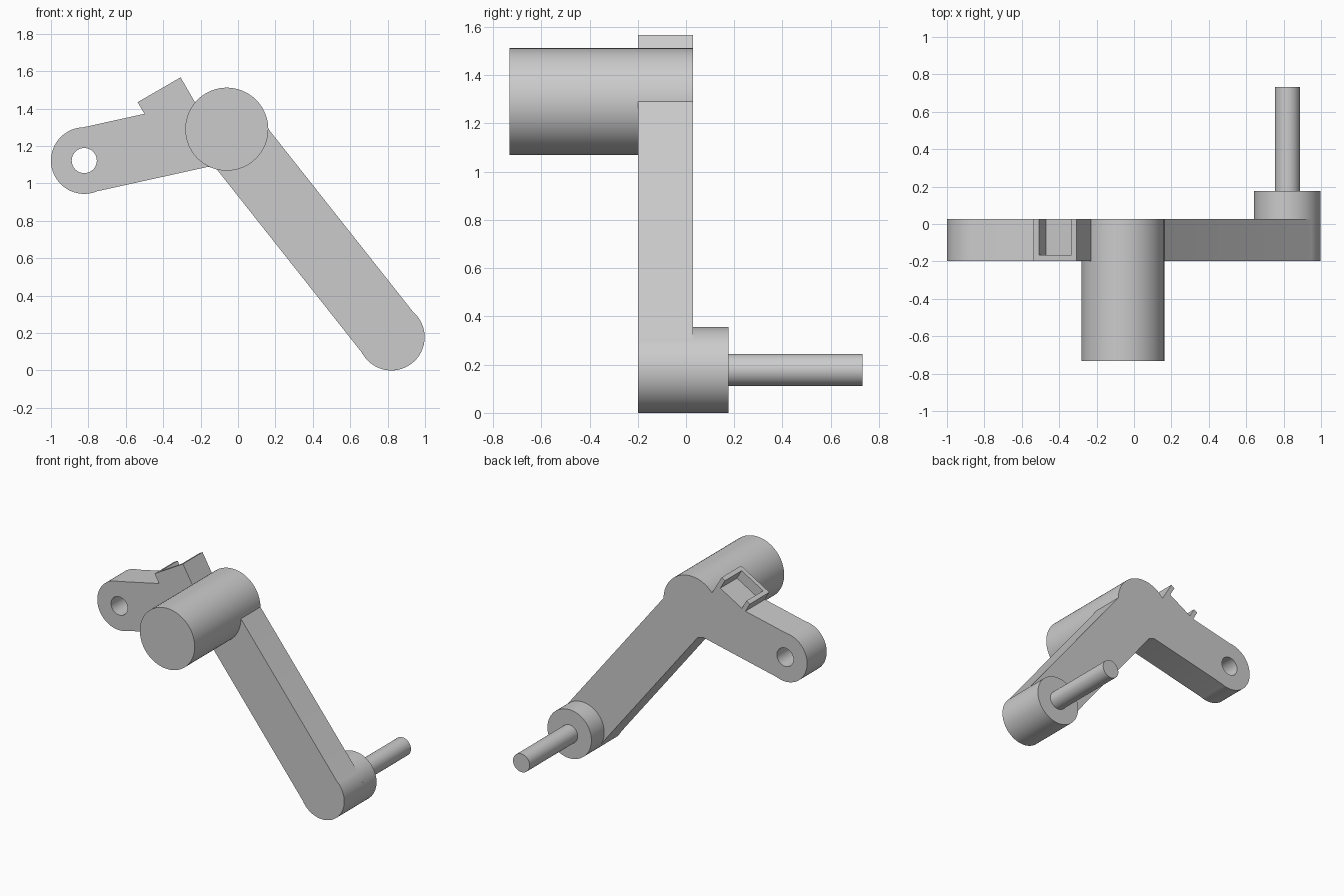
import bpy, bmesh
from math import sin, cos, pi, radians, atan2, asin
from mathutils import Vector

if "Cube" in bpy.data.objects:
    bpy.data.objects.remove(bpy.data.objects["Cube"], do_unlink=True)

grey = bpy.data.materials.new("plain_grey")
grey.use_nodes = True
grey.diffuse_color = (0.6, 0.6, 0.6, 1)
grey.node_tree.nodes["Principled BSDF"].inputs["Base Color"].default_value = (0.6, 0.6, 0.6, 1)

# Main layout, as (x, z) centres and y depths
PIVOT, FOOT, EYE = Vector((-0.06, 1.29)), Vector((0.82, 0.178)), Vector((-0.822, 1.122))
FRONT, BACK = -0.198, 0.028
END_R, HALF_W = 0.178, 0.175


def extrude(name, points, y0, y1):
    """Extrude a closed x-z outline from y0 to y1."""
    bm = bmesh.new()
    face = bm.faces.new([bm.verts.new((x, y0, z)) for x, z in points])
    new = bmesh.ops.extrude_face_region(bm, geom=[face])["geom"]
    bmesh.ops.translate(bm, vec=(0, y1 - y0, 0),
                        verts=[v for v in new if isinstance(v, bmesh.types.BMVert)])
    bmesh.ops.recalc_face_normals(bm, faces=bm.faces)
    mesh = bpy.data.meshes.new(name)
    bm.to_mesh(mesh)
    bm.free()
    mesh.materials.append(grey)
    obj = bpy.data.objects.new(name, mesh)
    bpy.context.collection.objects.link(obj)
    return obj


def arc(c, r, a0, a1, n):
    return [(c.x + r * cos(a0 + (a1 - a0) * i / n),
             c.y + r * sin(a0 + (a1 - a0) * i / n)) for i in range(n + 1)]


def cylinder(name, c, r, y0, y1):
    return extrude(name, arc(c, r, 0, 2 * pi, 64)[:-1], y0, y1)


def link(name, start, end):
    """Straight bar with a square start and a round end."""
    d = (end - start).normalized()
    side = Vector((-d.y, d.x)) * HALF_W
    a, spread = atan2(d.y, d.x), pi - asin(HALF_W / END_R)
    points = [tuple(start + side), tuple(start - side)]
    return extrude(name, points + arc(end, END_R, a - spread, a + spread, 40), FRONT, BACK)


def cut(obj, cutter):
    mod = obj.modifiers.new("cut", "BOOLEAN")
    mod.operation, mod.solver, mod.object = "DIFFERENCE", "EXACT", cutter
    cutter.hide_render = True
    bpy.context.view_layer.objects.active = obj
    bpy.ops.object.modifier_apply(modifier=mod.name)
    bpy.data.objects.remove(cutter, do_unlink=True)


# Two arms meeting at the pivot barrel
parts = [link("long_arm", PIVOT, FOOT)]
eye_arm = link("short_arm", PIVOT, EYE)
cut(eye_arm, cylinder("eye_hole", EYE, 0.067, FRONT - 0.1, BACK + 0.1))
parts += [eye_arm,
          cylinder("pivot_barrel", PIVOT, 0.222, -0.732, BACK),
          cylinder("foot_boss", FOOT, END_R, BACK, 0.176),
          cylinder("foot_pin", FOOT, 0.067, 0.176, 0.732)]

# Small web in the inner corner between the arms
parts.append(extrude("corner_web", [(-0.163, 1.091), (-0.112, 1.075), tuple(PIVOT)], FRONT, BACK))

# Tilted bracket with a shallow pocket open at the back
corner = Vector((-0.307, 1.567))
along = Vector((-cos(radians(30)), -sin(radians(30))))
down = Vector((-along.y, along.x))


def tilted_box(name, a0, a1, d0, d1, y0, y1):
    corners = [(a0, d0), (a1, d0), (a1, d1), (a0, d1)]
    return extrude(name, [tuple(corner + along * a + down * d) for a, d in corners], y0, y1)


bracket = tilted_box("bracket", 0, 0.265, 0, 0.25, FRONT, BACK)
cut(bracket, tilted_box("pocket", 0.032, 0.233, -0.1, 0.075, FRONT + 0.033, BACK + 0.1))
parts.append(bracket)

# Smooth round sides, sharp rims
bpy.ops.object.select_all(action="DESELECT")
for obj in parts:
    obj.select_set(True)
bpy.context.view_layer.objects.active = parts[0]
bpy.ops.object.shade_smooth_by_angle(angle=radians(30))
